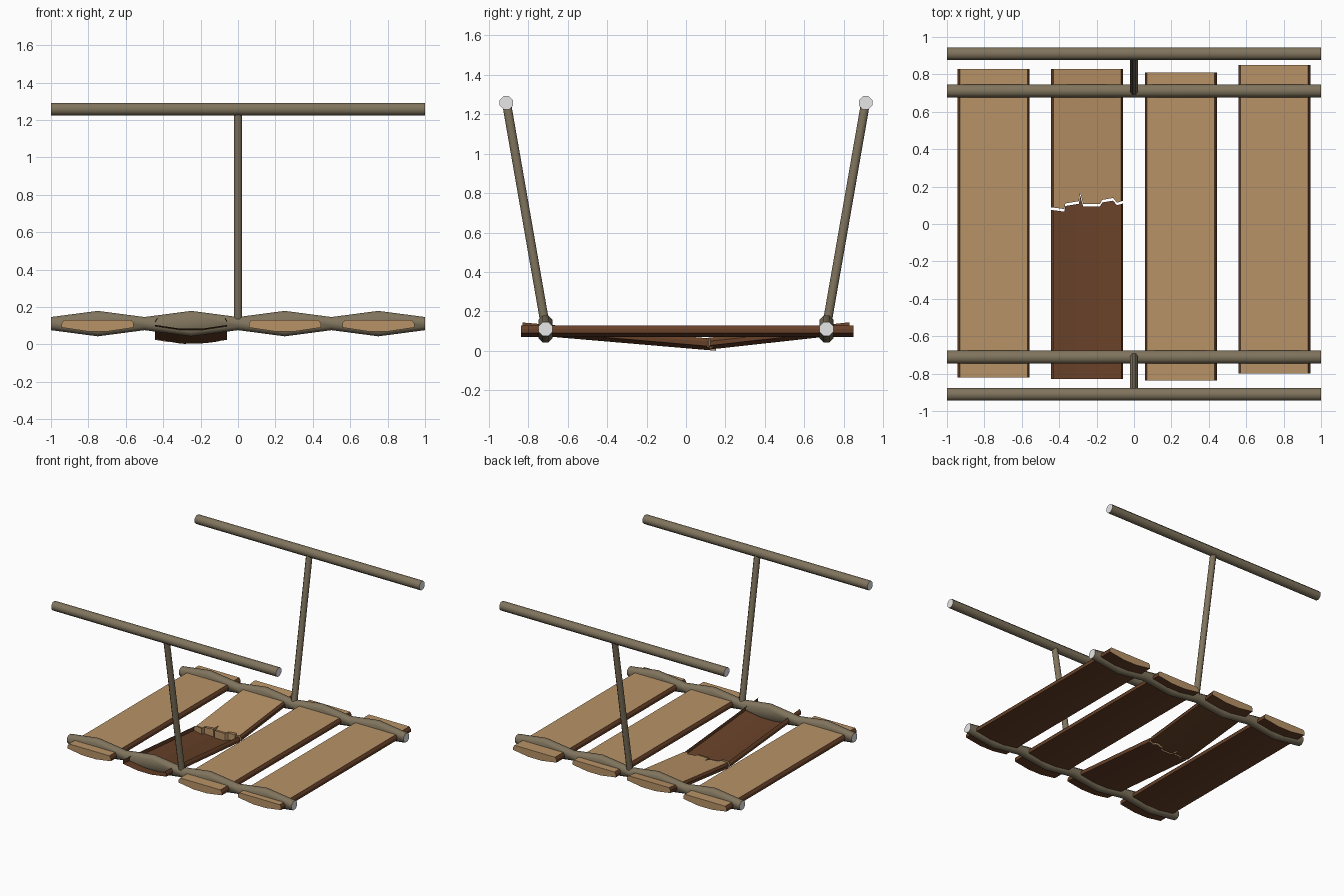
import bpy, math
from mathutils import Vector

if "Cube" in bpy.data.objects:
    bpy.data.objects.remove(bpy.data.objects["Cube"])


def material(name, rgb):
    m = bpy.data.materials.new(name)
    m.diffuse_color = (*rgb, 1)
    m.use_nodes = True
    m.node_tree.nodes["Principled BSDF"].inputs["Base Color"].default_value = m.diffuse_color
    return m


TAN = material("cut wood tan", (0.48, 0.29, 0.135))
BARK = material("dark bark brown", (0.135, 0.052, 0.021))
ROPE = material("rope grey brown", (0.215, 0.175, 0.11))
PALE = material("pale rope end", (0.8, 0.8, 0.8))


def make(name, verts, faces, mats, indices, smooth=False):
    me = bpy.data.meshes.new(name)
    me.from_pydata(verts, [], faces)
    for m in mats:
        me.materials.append(m)
    for p, i in zip(me.polygons, indices):
        p.material_index = i
        p.use_smooth = smooth and len(p.vertices) == 4
    me.update()
    ob = bpy.data.objects.new(name, me)
    bpy.context.collection.objects.link(ob)
    return ob


def tube(name, path, radius, stretch=None, sides=8):
    """Eight-sided tube along a straight path; stretch pulls a ring apart in z."""
    pts = [Vector(p) for p in path]
    d = (pts[-1] - pts[0]).normalized()
    a = Vector((0, 1, 0)) if abs(d.x) > 0.9 else Vector((1, 0, 0))
    b = d.cross(a).normalized()
    verts, faces, idx = [], [], []
    for k, p in enumerate(pts):
        s = stretch[k] if stretch else 0
        for i in range(sides):
            t = 2 * math.pi * (i + 0.5) / sides
            v = p + radius * (math.cos(t) * a + math.sin(t) * b)
            v.z += math.copysign(s, math.sin(t))
            verts.append(v)
    for k in range(len(pts) - 1):
        for i in range(sides):
            j = (i + 1) % sides
            o, n = k * sides, (k + 1) * sides
            faces.append((o + i, o + j, n + j, n + i))
            idx.append(0)
    last = (len(pts) - 1) * sides
    faces += [tuple(reversed(range(sides))), tuple(range(last, last + sides))]
    idx += [1, 1]
    ends = PALE if abs(d.x) > 0.9 else ROPE
    return make(name, verts, faces, [ROPE, ends], idx, True)


# Ropes, handrails and uprights on both sides
for side, s in (("front", -1), ("back", 1)):
    xs = [-1 + 0.25 * i for i in range(9)]
    tube(side + "_deck_rope", [(x, s * 0.712, 0.111) for x in xs], 0.038,
         [0.033 if i % 2 else 0 for i in range(9)])
    tube(side + "_hand_rope", [(-1, s * 0.911, 1.258), (1, s * 0.911, 1.258)], 0.0365)
    tube(side + "_upright_rope", [(0, s * 0.712, 0.12), (0, s * 0.908, 1.245)], 0.0245)

# Plank cross-section: bevelled top edges and tapered underside
HALF, FLAT, BELLY = 0.1925, 0.18, 0.06
CORNERS = [-HALF, -FLAT, -BELLY, BELLY, FLAT, HALF]


def top_z(u):
    return 0.13 - 0.018 * max(0, abs(u) - FLAT) / (HALF - FLAT)


def bottom_z(u):
    return 0.07 + 0.02 * max(0, abs(u) - BELLY) / (HALF - BELLY)


def plank(name, cx, near, far, sag=lambda y: 0, us=CORNERS, hollow=False):
    n = len(us)
    ring = [(u, top_z(u)) for u in us] + [(u, bottom_z(u)) for u in reversed(us)]
    r = len(ring)
    verts = [(cx + u, e(u), z + sag(e(u))) for e in (near, far) for u, z in ring]
    faces, idx = [], []
    for i in range(r):
        j = (i + 1) % r
        flat_top = i < n - 1 and max(abs(us[i]), abs(us[i + 1])) < FLAT + 0.001
        if not (flat_top and hollow):
            faces.append((i, j, r + j, r + i))
            idx.append(0 if flat_top else 1)
    for i in range(n - 1):
        quad = (i, r - 1 - i, r - 2 - i, i + 1)
        if not hollow:
            faces.append(quad)
            idx.append(0)
        faces.append(tuple(r + q for q in reversed(quad)))
        idx.append(0)
    make(name, verts, faces, [TAN, BARK], idx)


# Whole planks
for name, cx, y0, y1 in (("left_plank", -0.75, -0.82, 0.83),
                         ("inner_right_plank", 0.25, -0.837, 0.81),
                         ("right_plank", 0.75, -0.798, 0.85)):
    plank(name, cx, lambda u, y=y0: y, lambda u, y=y1: y)

# Snapped plank: jagged break line as (offset across plank, y)
BREAK = [(-0.1925, 0.082), (-0.122, 0.073), (-0.117, 0.103), (-0.045, 0.115),
         (-0.037, 0.158), (-0.022, 0.1), (0.068, 0.1), (0.08, 0.122),
         (0.138, 0.132), (0.158, 0.107), (0.1925, 0.117)]


def break_y(u):
    for (a, ya), (b, yb) in zip(BREAK, BREAK[1:]):
        if u <= b:
            return ya + (yb - ya) * (u - a) / (b - a)
    return BREAK[-1][1]


columns = sorted(set(CORNERS + [u for u, _ in BREAK]))
plank("snapped_plank_front", -0.25, lambda u: -0.83, lambda u: break_y(u) - 0.007,
      lambda y: -0.065 + (0.1 - y) * 0.085, columns, hollow=True)
plank("snapped_plank_back", -0.25, lambda u: break_y(u) + 0.007, lambda u: 0.83,
      lambda y: -0.065 + (y - 0.1) * 0.11, columns)
